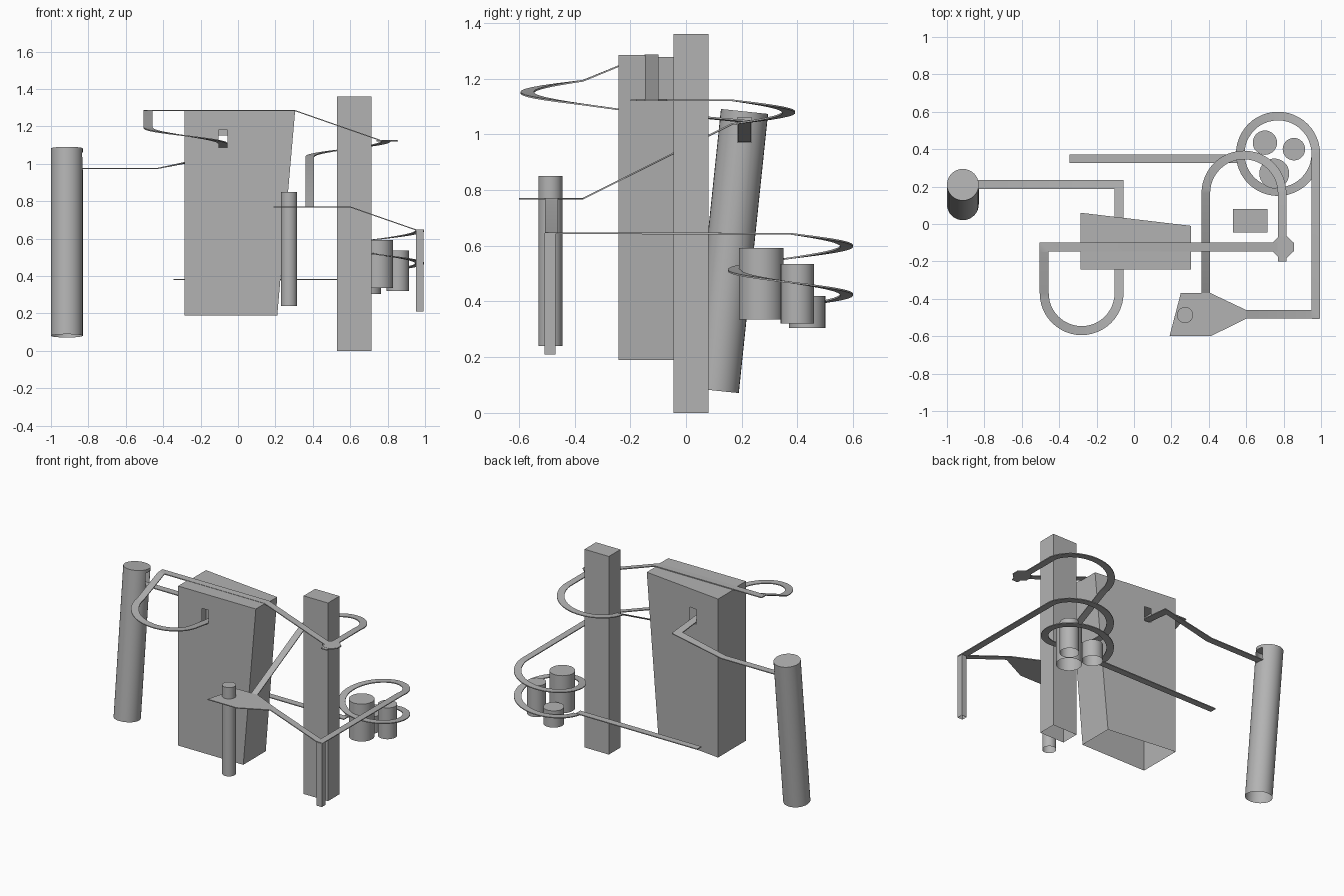
import bpy, bmesh, math
from mathutils import Vector

cube = bpy.data.objects.get("Cube")
if cube:
    bpy.data.objects.remove(cube)

GREY = (0.45, 0.45, 0.45, 1)
grey = bpy.data.materials.new("plain grey")
grey.use_nodes = True
grey.diffuse_color = GREY
grey.node_tree.nodes["Principled BSDF"].inputs["Base Color"].default_value = GREY


def finish(name, bm, smooth=False):
    bmesh.ops.recalc_face_normals(bm, faces=bm.faces)
    mesh = bpy.data.meshes.new(name)
    bm.to_mesh(mesh)
    bm.free()
    mesh.materials.append(grey)
    obj = bpy.data.objects.new(name, mesh)
    bpy.context.collection.objects.link(obj)
    if smooth:
        bpy.ops.object.select_all(action="DESELECT")
        obj.select_set(True)
        bpy.context.view_layer.objects.active = obj
        bpy.ops.object.shade_smooth_by_angle(angle=math.radians(40))
    return obj


def loft(bottom, top, closed_bottom=False):
    """Walls between two matching rings, with a lid on top."""
    bm = bmesh.new()
    low = [bm.verts.new(p) for p in bottom]
    high = [bm.verts.new(p) for p in top]
    n = len(low)
    for i in range(n):
        j = (i + 1) % n
        bm.faces.new((low[i], low[j], high[j], high[i]))
    bm.faces.new(high)
    if closed_bottom:
        bm.faces.new(low[::-1])
    return bm


def prism(name, outline, z0, z1, closed=False):
    return finish(name, loft([(x, y, z0) for x, y in outline],
                             [(x, y, z1) for x, y in outline], closed))


def box(x0, x1, y0, y1):
    return [(x0, y0), (x1, y0), (x1, y1), (x0, y1)]


def tube(base, top, radius, sides=32):
    """Cylinder with a lid and an open foot, free to lean."""
    base, top = Vector(base), Vector(top)
    turn = Vector((0, 0, 1)).rotation_difference(top - base)
    ring = [turn @ Vector((radius * math.cos(2 * math.pi * i / sides),
                           radius * math.sin(2 * math.pi * i / sides), 0))
            for i in range(sides)]
    return loft([base + r for r in ring], [top + r for r in ring])


def window(bm, lo, hi, axes, side=lambda c: True):
    """Cut a rectangular opening, given limits along two axes."""
    for axis, a, b in zip(axes, lo, hi):
        normal = Vector((0, 0, 0))
        normal[axis] = 1
        for v in (a, b):
            bmesh.ops.bisect_plane(bm, geom=bm.verts[:] + bm.edges[:] + bm.faces[:],
                                   plane_co=normal * v, plane_no=normal)
    gone = []
    for f in bm.faces:
        c = f.calc_center_median()
        if side(c) and all(a < c[k] < b for k, a, b in zip(axes, lo, hi)):
            gone.append(f)
    bmesh.ops.delete(bm, geom=gone, context="FACES")


def arc(cx, cy, r, a0, a1, z0, z1):
    n = max(8, int(abs(a1 - a0) / 7.5))
    pts = []
    for i in range(n + 1):
        t = i / n
        a = math.radians(a0 + (a1 - a0) * t)
        pts.append((cx + r * math.cos(a), cy + r * math.sin(a), z0 + (z1 - z0) * t))
    return pts


def track(name, points, width=0.046, thick=0.006):
    """Flat ribbon with mitred corners following a path."""
    pts = [Vector(p) for p in points]
    dirs = [(b - a).to_2d().normalized() for a, b in zip(pts, pts[1:])]
    bm = bmesh.new()
    rows = []
    for i, p in enumerate(pts):
        d0, d1 = dirs[max(i - 1, 0)], dirs[min(i, len(dirs) - 1)]
        mid = (d0 + d1).normalized()
        half = width / 2 / mid.dot(d0)
        side = Vector((-mid.y, mid.x, 0)) * half
        drop = Vector((0, 0, thick))
        rows.append([bm.verts.new(v) for v in (p + side, p - side, p - side - drop, p + side - drop)])
    for a, b in zip(rows, rows[1:]):
        for k in range(4):
            m = (k + 1) % 4
            bm.faces.new((a[k], a[m], b[m], b[k]))
    bm.faces.new(rows[0])
    bm.faces.new(rows[-1][::-1])
    return finish(name, bm, True)


# Main block, tapering on one side, with a doorway through front and back
base = [(-0.285, -0.243), (0.21, -0.243), (0.21, 0.001), (-0.285, 0.06)]
lid = [(-0.285, -0.243), (0.305, -0.243), (0.305, -0.01), (-0.285, 0.06)]
bm = loft([(x, y, 0.19) for x, y in base], [(x, y, 1.278) for x, y in lid])
window(bm, (-0.105, 1.09), (-0.055, 1.18), (0, 2), lambda c: c.y < -0.2)
window(bm, (-0.105, 1.05), (-0.055, 1.15), (0, 2), lambda c: c.y > 0)
finish("main_block", bm)
prism("block_top_step", box(-0.285, 0.305, -0.243, -0.145), 1.278, 1.285, True)

# Tall square pillar and slim corner post
prism("pillar", box(0.53, 0.715, -0.045, 0.08), 0, 1.36)
prism("corner_post", box(0.953, 0.992, -0.508, -0.468), 0.21, 0.645)

# Leaning column with an opening for the track
bm = tube((-0.915, 0.105, 0.08), (-0.915, 0.21, 1.082), 0.085)
window(bm, (0.185, 0.97), (0.235, 1.06), (1, 2), lambda c: c.x > -0.9)
finish("leaning_column", bm, True)

# Upright cylinders: x, y, radius, foot, top
for name, x, y, r, z0, z1 in (("plate_column", 0.273, -0.487, 0.043, 0.24, 0.85),
                              ("large_drum", 0.75, 0.27, 0.08, 0.335, 0.592),
                              ("medium_drum", 0.855, 0.4, 0.06, 0.32, 0.535),
                              ("small_drum", 0.7, 0.435, 0.065, 0.305, 0.42)):
    finish(name, tube((x, y, z0), (x, y, z1), r), True)

# Upper track: junction, over the block, round the loop, through to the column
track("upper_track",
      [(0.855, -0.123, 1.125), (0.77, -0.123, 1.125), (0.305, -0.123, 1.287),
       (-0.48, -0.123, 1.287), (-0.48, -0.15, 1.285)]
      + arc(-0.28, -0.37, 0.2, 180, 360, 1.195, 1.11)
      + [(-0.08, -0.24, 1.092), (-0.08, 0.21, 1.05), (-0.43, 0.21, 0.978), (-0.87, 0.21, 0.978)], 0.048)

# Junction disc
disc = [(0.797 + 0.06 * math.cos(math.pi * (i + 0.5) / 4),
         -0.123 + 0.06 * math.sin(math.pi * (i + 0.5) / 4)) for i in range(8)]
prism("junction_disc", disc, 1.119, 1.126, True)

# Middle track: half turn, then down to the plate
track("middle_track",
      [(0.792, -0.2, 1.125)] + arc(0.588, 0.165, 0.204, 0, 180, 1.125, 1.04)
      + [(0.384, -0.37, 0.772)])

# Sorting plate
prism("sorting_plate", [(0.25, -0.37), (0.19, -0.6), (0.41, -0.6), (0.6, -0.506),
                        (0.6, -0.46), (0.41, -0.37)], 0.766, 0.772, True)

# Lower track: down to the corner, along, and one and a half turns round the drums
track("lower_track",
      [(0.6, -0.483, 0.772), (0.95, -0.483, 0.65), (0.972, -0.483, 0.648)]
      + arc(0.77, 0.375, 0.202, 0, 540, 0.646, 0.384))
track("exit_track", [(0.575, 0.349, 0.384), (-0.345, 0.349, 0.384)])
